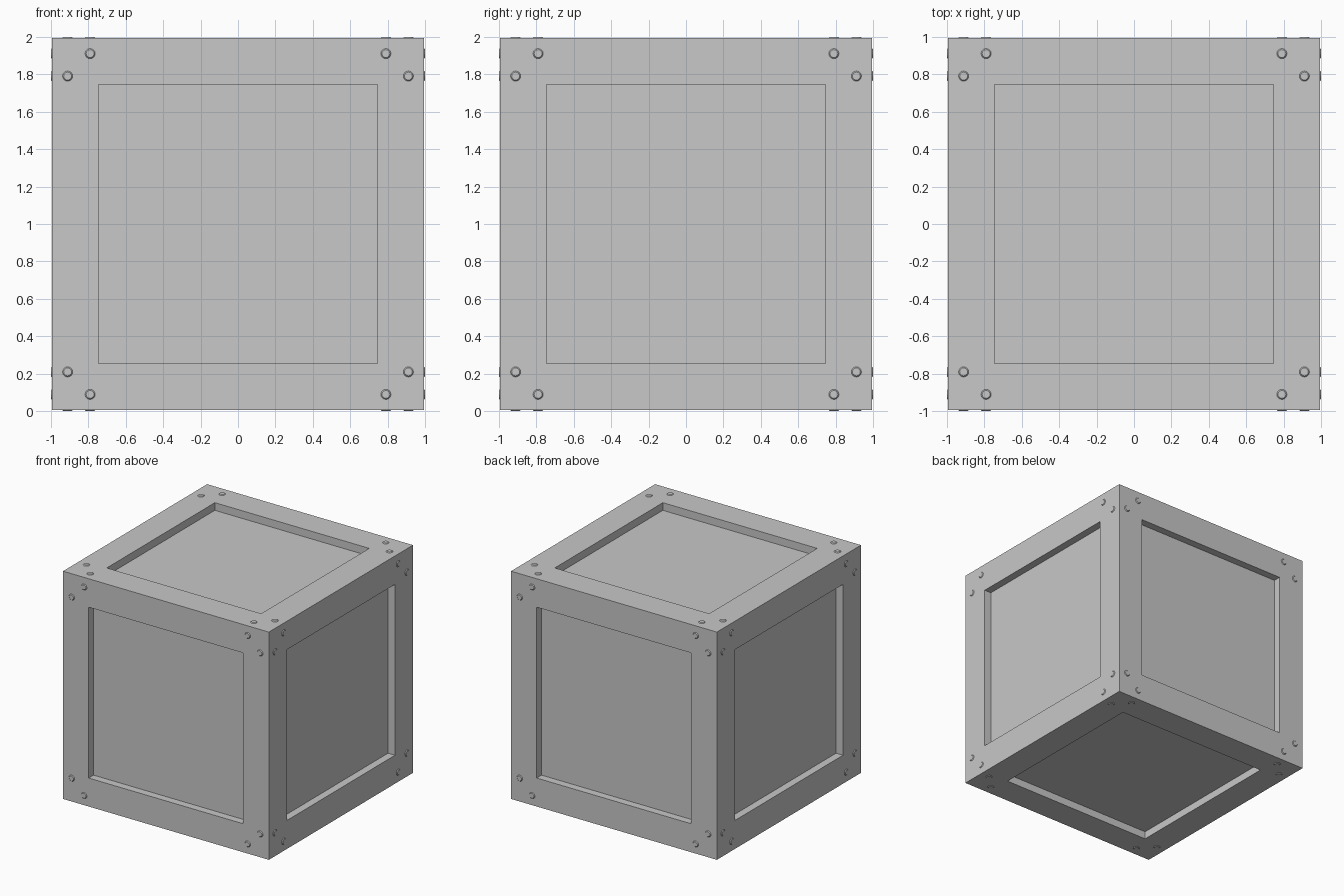
import bpy
import bmesh
from math import radians
from mathutils import Matrix

cube = bpy.data.objects.get("Cube")
if cube:
    bpy.data.objects.remove(cube, do_unlink=True)

HALF = 0.994        # half the crate's width
HEAD = 0.006        # how far a rivet stands out
RADIUS = 0.027

grey = bpy.data.materials.new("plain_grey")
grey.use_nodes = True
colour = (0.58, 0.58, 0.58, 1)
grey.diffuse_color = colour
grey.node_tree.nodes["Principled BSDF"].inputs["Base Color"].default_value = colour


def make_object(name, bm):
    mesh = bpy.data.meshes.new(name)
    bm.to_mesh(mesh)
    bm.free()
    mesh.materials.append(grey)
    obj = bpy.data.objects.new(name, mesh)
    obj.location = (0, 0, 1)
    bpy.context.collection.objects.link(obj)
    return obj


# Crate body: a cube with a flat frame and a sunken panel on each side
bm = bmesh.new()
bmesh.ops.create_cube(bm, size=2 * HALF)
sides = bm.faces[:]
bmesh.ops.inset_individual(bm, faces=sides, thickness=HALF / 4, use_even_offset=True)
bmesh.ops.inset_individual(bm, faces=sides, thickness=0)
for face in sides:
    bmesh.ops.translate(bm, verts=face.verts, vec=face.normal * -0.067)
make_object("crate_body", bm)


# Rivets: two low bevelled heads at every corner of each side
def add_rivet(bm, matrix):
    bmesh.ops.create_cone(bm, segments=16, radius1=RADIUS, radius2=RADIUS - HEAD,
                          depth=HEAD, cap_ends=True, cap_tris=False,
                          matrix=matrix @ Matrix.Translation((0, 0, HEAD / 2)))


side_turns = [Matrix.Rotation(radians(a), 4, "X") for a in (0, 90, 180, 270)]
side_turns += [Matrix.Rotation(radians(a), 4, "Y") for a in (90, 270)]
bm = bmesh.new()
for turn in side_turns:
    for sx in (-1, 1):
        for sy in (-1, 1):
            for x, y in ((0.79, 0.91), (0.91, 0.79)):
                add_rivet(bm, turn @ Matrix.Translation((sx * x, sy * y, HALF)))
rivets = make_object("corner_rivets", bm)

bpy.ops.object.select_all(action="DESELECT")
rivets.select_set(True)
bpy.context.view_layer.objects.active = rivets
bpy.ops.object.shade_smooth_by_angle(angle=radians(30))
